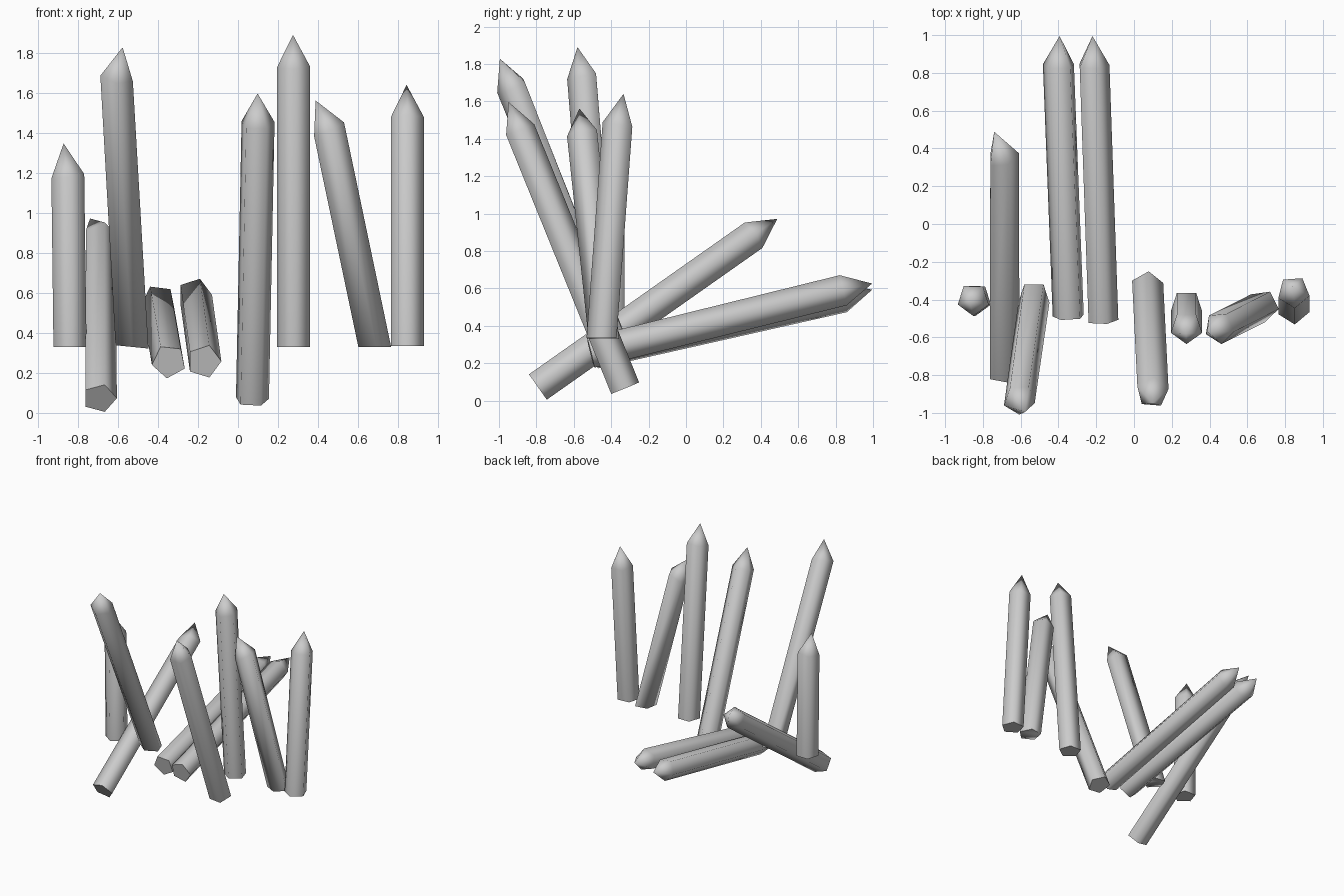
import bpy, bmesh, math
from mathutils import Vector

cube = bpy.data.objects.get("Cube")
if cube:
    bpy.data.objects.remove(cube, do_unlink=True)

RADIUS, SIDES = 0.087, 5

grey = bpy.data.materials.new("plain grey")
grey.use_nodes = True
grey.diffuse_color = (0.6, 0.6, 0.6, 1)
grey.node_tree.nodes["Principled BSDF"].inputs["Base Color"].default_value = (0.6, 0.6, 0.6, 1)


def ring(bm, center, normal, roll):
    """Five corners around center, square to normal."""
    n = normal.normalized()
    u = Vector((1, 0, 0))
    u = (u - n * u.dot(n)).normalized()
    v = n.cross(u)
    corners = []
    for i in range(SIDES):
        a = math.radians(roll) + math.tau * i / SIDES
        corners.append(bm.verts.new(center + RADIUS * (u * math.cos(a) + v * math.sin(a))))
    return corners


def stake(name, base, neck, tip, roll, foot=None):
    """Five-sided post with a flat foot and a pointed end."""
    base, neck, tip = Vector(base), Vector(neck), Vector(tip)
    bm = bmesh.new()
    low = ring(bm, base, Vector(foot) if foot else neck - base, roll)
    high = ring(bm, neck, tip - neck, roll)
    point = bm.verts.new(tip)
    bm.faces.new(low[::-1])
    for i in range(SIDES):
        j = (i + 1) % SIDES
        bm.faces.new((low[i], low[j], high[j], high[i]))
        bm.faces.new((high[i], high[j], point))
    bmesh.ops.recalc_face_normals(bm, faces=bm.faces)
    mesh = bpy.data.meshes.new(name)
    bm.to_mesh(mesh)
    bm.free()
    mesh.materials.append(grey)
    obj = bpy.data.objects.new(name, mesh)
    bpy.context.collection.objects.link(obj)
    bpy.ops.object.select_all(action='DESELECT')
    obj.select_set(True)
    bpy.context.view_layer.objects.active = obj
    bpy.ops.object.shade_smooth_by_angle(angle=math.radians(80))


UP = (0, 0, 1)

# upright stakes
stake("upright_stake_right", (-.84, -.4, .33), (-.851, -.4, 1.185), (-.872, -.41, 1.347), 270, UP)
stake("upright_stake_middle", (.278, -.435, .33), (.278, -.55, 1.735), (.275, -.58, 1.89), 270, UP)
stake("upright_stake_left", (.845, -.445, .335), (.845, -.36, 1.475), (.843, -.334, 1.64), 274, UP)
stake("sideways_stake", (.68, -.435, .33), (.452, -.55, 1.42), (.388, -.57, 1.562), 278, UP)

# stakes leaning to the front
stake("forward_stake_right", (-.53, -.39, .33), (-.607, -.93, 1.683), (-.577, -.995, 1.828), 270, (.1, 0, 1))
stake("forward_stake_left", (.07, -.331, .065), (.098, -.892, 1.447), (.098, -.949, 1.597), 85)

# stakes leaning far to the back
stake("backward_stake_right", (-.693, -.792, .073), (-.693, .355, .88), (-.74, .488, .972), 0)
stake("backward_stake_middle", (-.345, -.49, .257), (-.397, .84, .557), (-.394, .995, .593), 97)
stake("backward_stake_left", (-.17, -.51, .257), (-.217, .84, .59), (-.22, .995, .626), 0)
